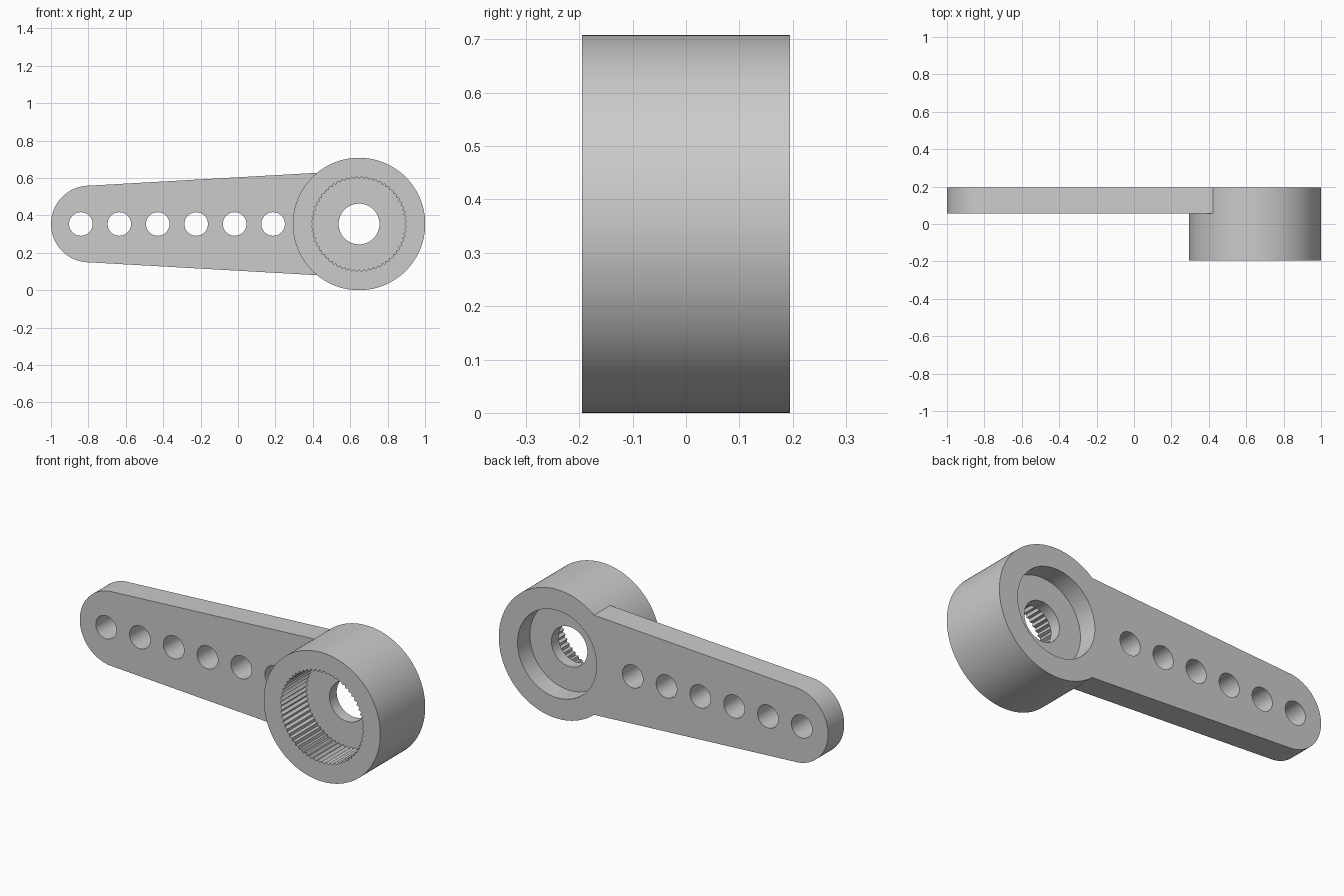
import bpy, bmesh, math

if "Cube" in bpy.data.objects:
    bpy.data.objects.remove(bpy.data.objects["Cube"])

HUB_X, MID_Z, HUB_R = 0.647, 0.354, 0.354
FRONT, BACK, ARM_FRONT = -0.195, 0.195, 0.055
OVER = 0.05

grey = bpy.data.materials.new("plain_grey")
grey.use_nodes = True
grey.diffuse_color = (0.6, 0.6, 0.6, 1)
grey.node_tree.nodes["Principled BSDF"].inputs["Base Color"].default_value = grey.diffuse_color


def prism(name, outline, y0, y1):
    """Extrude an x-z outline from y0 to y1."""
    bm = bmesh.new()
    face = bm.faces.new([bm.verts.new((x, y0, z)) for x, z in outline])
    new = bmesh.ops.extrude_face_region(bm, geom=[face])["geom"]
    verts = [v for v in new if isinstance(v, bmesh.types.BMVert)]
    bmesh.ops.translate(bm, verts=verts, vec=(0, y1 - y0, 0))
    bmesh.ops.recalc_face_normals(bm, faces=bm.faces)
    mesh = bpy.data.meshes.new(name)
    bm.to_mesh(mesh)
    bm.free()
    mesh.materials.append(grey)
    obj = bpy.data.objects.new(name, mesh)
    bpy.context.collection.objects.link(obj)
    return obj


def arc(x, r, start=0, sweep=360, n=96):
    steps = n if sweep == 360 else n + 1
    angles = [math.radians(start + sweep * i / n) for i in range(steps)]
    return [(x + r * math.cos(a), MID_Z + r * math.sin(a)) for a in angles]


def combine(target, tool, operation):
    mod = target.modifiers.new(tool.name, "BOOLEAN")
    mod.operation, mod.solver, mod.object = operation, "EXACT", tool
    bpy.context.view_layer.objects.active = target
    bpy.ops.object.modifier_apply(modifier=mod.name)
    bpy.data.objects.remove(tool)


# Round hub joined to a tapered arm with a rounded tip
horn = prism("horn_arm_and_hub", arc(HUB_X, HUB_R, n=128), FRONT, BACK)
tip = arc(-0.795, 0.205, 90, 180, 48)
root = [(0.5, MID_Z - 0.278), (0.5, MID_Z + 0.278)]
combine(horn, prism("arm", tip + root, ARM_FRONT, BACK), "UNION")

# Splined front socket
TEETH = 60
spline = []
for i in range(TEETH * 2):
    r = 0.255 if i % 2 else 0.243
    a = math.pi * i / TEETH
    spline.append((HUB_X + r * math.cos(a), MID_Z + r * math.sin(a)))
combine(horn, prism("spline_socket", spline, FRONT - OVER, 0.025), "DIFFERENCE")

# Plain back recess and the screw hole through the web
combine(horn, prism("back_recess", arc(HUB_X, 0.24), 0.088, BACK + OVER), "DIFFERENCE")
combine(horn, prism("screw_hole", arc(HUB_X, 0.109, n=64), FRONT, BACK), "DIFFERENCE")

# Row of linkage holes
for i in range(6):
    hole = prism("linkage_hole", arc(-0.84 + 0.2055 * i, 0.063, n=48), 0, BACK + OVER)
    combine(horn, hole, "DIFFERENCE")

bpy.ops.object.select_all(action="DESELECT")
horn.select_set(True)
bpy.context.view_layer.objects.active = horn
bpy.ops.object.shade_smooth_by_angle(angle=math.radians(25))
